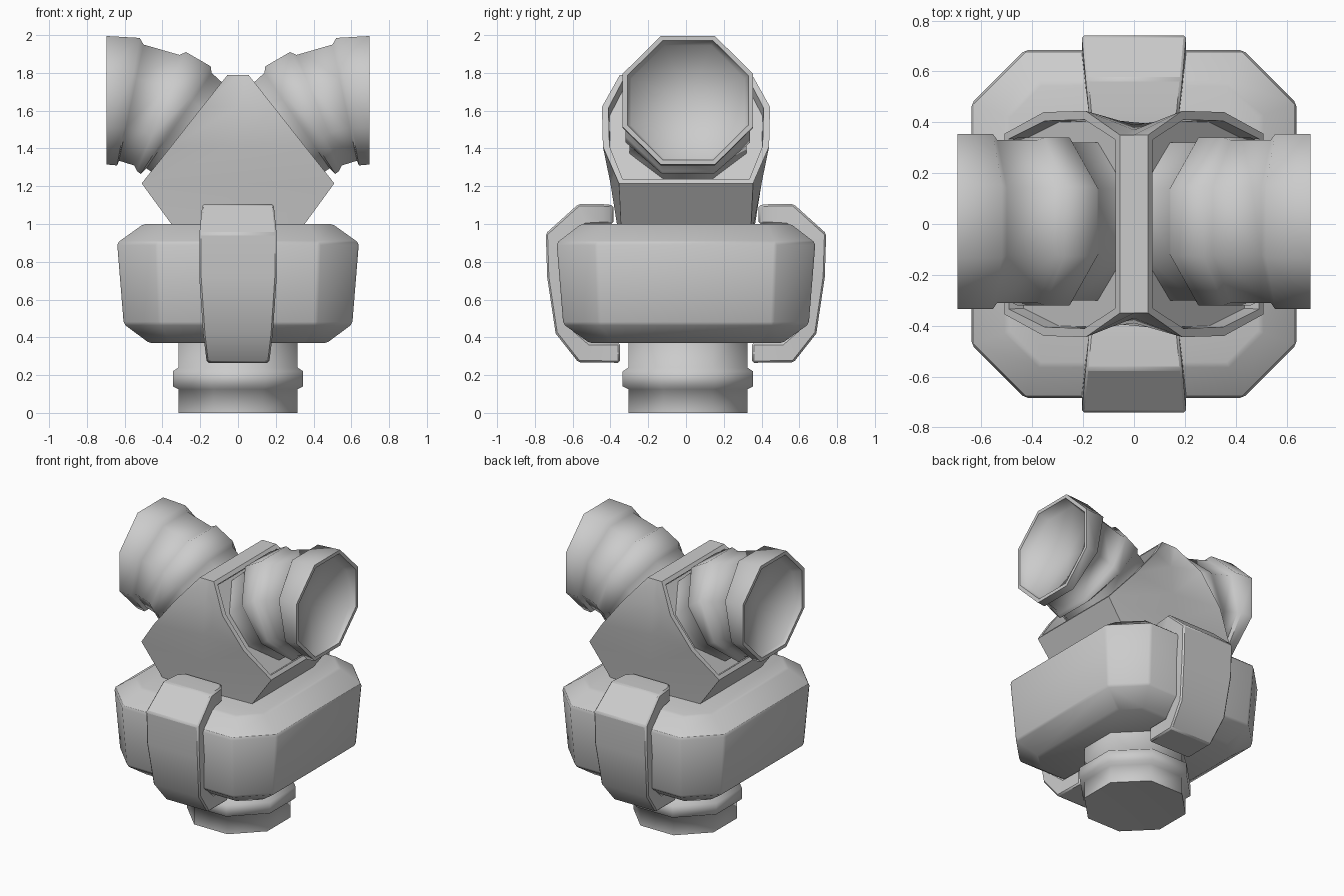
import bpy, bmesh, math
from mathutils import Vector

if "Cube" in bpy.data.objects:
    bpy.data.objects.remove(bpy.data.objects["Cube"])

C = math.cos(math.pi / 8)


def finish(bm, name, angle=50, bevel=0):
    bmesh.ops.recalc_face_normals(bm, faces=bm.faces)
    me = bpy.data.meshes.new(name)
    bm.to_mesh(me)
    bm.free()
    ob = bpy.data.objects.new(name, me)
    bpy.context.collection.objects.link(ob)
    if bevel:
        m = ob.modifiers.new("soft_edges", 'BEVEL')
        m.width, m.segments, m.limit_method = bevel, 1, 'ANGLE'
        m.angle_limit = math.radians(35)
    bpy.ops.object.select_all(action='DESELECT')
    ob.select_set(True)
    bpy.context.view_layer.objects.active = ob
    bpy.ops.object.shade_smooth_by_angle(angle=math.radians(angle))
    return ob


def loft(bm, rings, cap_start=True, cap_end=True):
    rows = [[bm.verts.new(p) for p in r] for r in rings]
    n = len(rows[0])
    for a, b in zip(rows, rows[1:]):
        for i in range(n):
            bm.faces.new((a[i], a[(i + 1) % n], b[(i + 1) % n], b[i]))
    if cap_start:
        bm.faces.new(rows[0])
    if cap_end:
        bm.faces.new(rows[-1])
    return rows


def octagon(p, q, w, scale=1.0):
    """Octagon spanning p to q in the xz plane, with half width w in y."""
    p, q = Vector((p[0], 0.01, p[1])), Vector((q[0], 0.01, q[1]))
    c, u = (p + q) / 2, (p - q) / 2
    pts = []
    for k in range(8):
        a = math.pi / 8 + k * math.pi / 4
        pts.append(c + (u * math.cos(a) + Vector((0, w, 0)) * math.sin(a)) * scale / C)
    return pts


def pipe(name, sections, apex, inner=None):
    """Octagonal pipe; its mouth is a fan of triangles, recessed if inner is given."""
    bm = bmesh.new()
    rings = [octagon(*s) for s in sections]
    if inner:
        rings = [octagon(*inner), octagon(*sections[0], 0.93)] + rings
    rows = loft(bm, rings, cap_start=False)
    tip = bm.verts.new(apex)
    for i in range(8):
        bm.faces.new((rows[0][i], rows[0][(i + 1) % 8], tip))
    return finish(bm, name, 65)


# Upper branch pipes: top point, bottom point, half width for each ring
branch = [((.695, 1.995), (.695, 1.315), .345), ((.52, 1.985), (.64, 1.31), .345),
          ((.50, 1.95), (.63, 1.335), .32), ((.31, 1.895), (.55, 1.31), .32),
          ((.275, 1.91), (.535, 1.28), .33), ((.145, 1.835), (.515, 1.265), .33),
          ((.14, 1.80), (.485, 1.295), .31), ((.03, 1.70), (.38, 1.22), .31)]
for s, side in ((1, "right"), (-1, "left")):
    secs = [((s * a[0], a[1]), (s * b[0], b[1]), w) for a, b, w in branch]
    pipe("branch_pipe_" + side, secs, (s * .56, .01, 1.655),
         ((s * .62, 1.945), (s * .67, 1.345), .30))

# Lower pipe
lower = [((r, z), (-r, z), r) for z, r in
         ((0, .315), (.125, .315), (.14, .345), (.22, .345), (.24, .315), (.45, .315))]
pipe("lower_pipe", lower, (0, .01, .015))

# Forked body: slanted mouth outlines joined through a pinched middle section
bm = bmesh.new()
edge = [(.055, .35, 1.79), (.19, .445, 1.62), (.355, .44, 1.41), (.51, .355, 1.215), (.28, .34, .9)]
mid = [(0, .35, 1.79), (0, .37, 1.62), (0, .39, 1.41), (0, .40, 1.215), (0, .35, .9)]


def hoop(side, s):
    return [(s * x, -y, z) for x, y, z in side] + [(s * x, y, z) for x, y, z in reversed(side)]


rows = loft(bm, [hoop(edge, 1), hoop(mid, 1), hoop(edge, -1)], False, False)
mouths = []
for r in (rows[0], rows[-1]):
    mouths.append(bm.faces.new(r[:4] + r[6:]))
    bm.faces.new(r[3:7])
bmesh.ops.recalc_face_normals(bm, faces=bm.faces)
for mouth in mouths:
    bmesh.ops.inset_individual(bm, faces=[mouth], thickness=.035)
    bmesh.ops.inset_individual(bm, faces=[mouth], thickness=.005, depth=-.07)
finish(bm, "forked_body", 35)

# Chamfered collar block
bm = bmesh.new()
rings = []
for z, x, y, c in ((.37, .47, .51, .12), (.47, .605, .65, .19), (.90, .64, .685, .21), (1.0, .50, .555, .13)):
    rings.append([(x, y - c, z), (x - c, y, z), (c - x, y, z), (-x, y - c, z),
                  (-x, c - y, z), (c - x, -y, z), (x - c, -y, z), (x, c - y, z)])
loft(bm, rings)
finish(bm, "collar_block", 50, .012)

# Clamp straps: outer y, z, inner y, z and half width along the C-shaped path
path = [(.385, 1.10, .385, 1.0, .14), (.44, 1.105, .44, 1.0, .178), (.57, 1.105, .53, .995, .19),
        (.742, .95, .66, .90, .205), (.735, .72, .645, .72, .205), (.69, .42, .625, .47, .185),
        (.57, .268, .51, .37, .167), (.35, .265, .35, .37, .165)]
for m, side in ((-1, "front"), (1, "back")):
    bm = bmesh.new()
    loft(bm, [[(w, m * y, z), (-w, m * y, z), (-w, m * v, u), (w, m * v, u)] for y, z, v, u, w in path])
    finish(bm, "clamp_strap_" + side, 30, .01)
